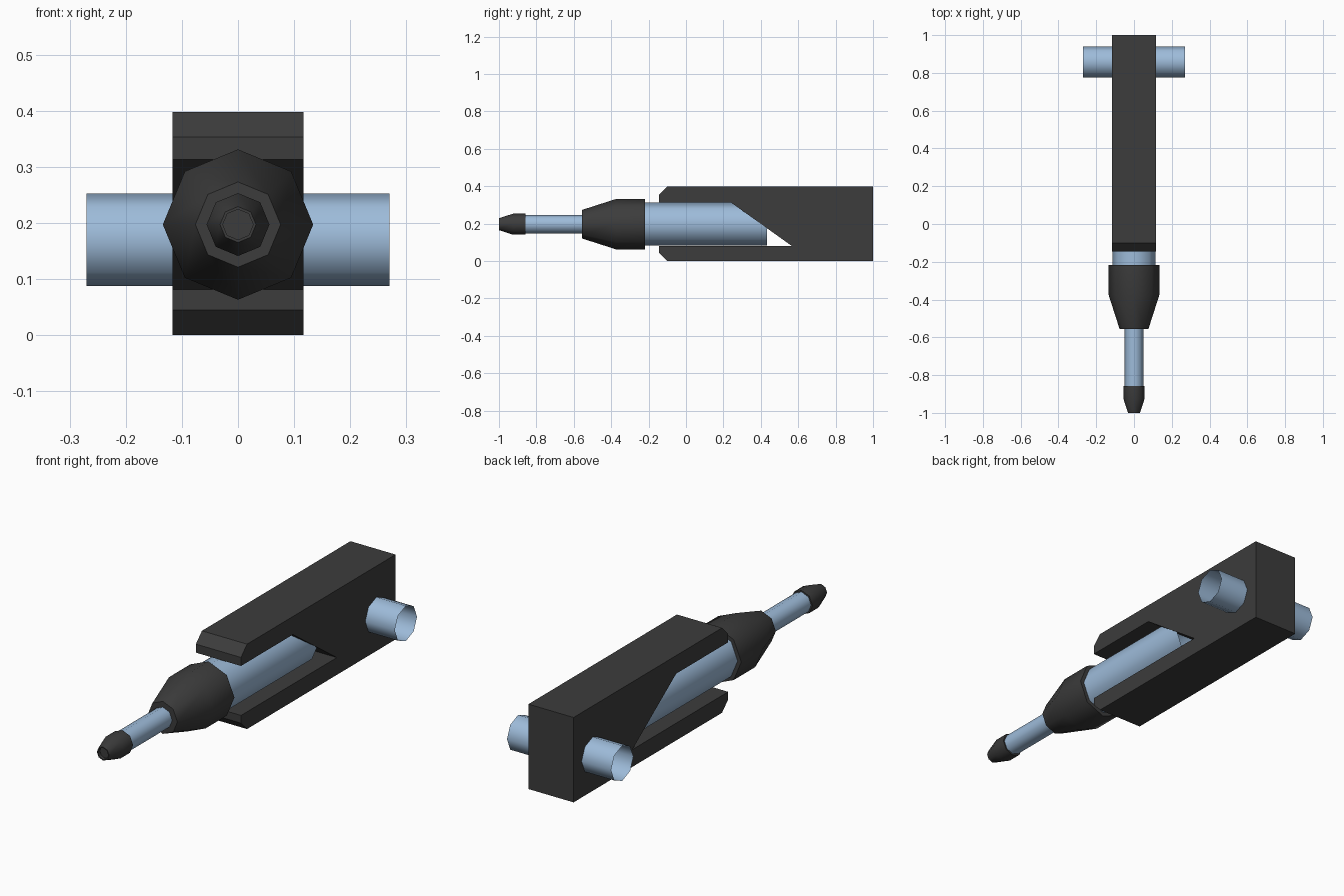
import bpy, bmesh, math

if "Cube" in bpy.data.objects:
    bpy.data.objects.remove(bpy.data.objects["Cube"])

AXIS_Z = 0.197   # height of the barrel axis


def material(name, color):
    m = bpy.data.materials.new(name)
    m.diffuse_color = (*color, 1)
    m.use_nodes = True
    m.node_tree.nodes["Principled BSDF"].inputs["Base Color"].default_value = m.diffuse_color
    return m


DARK = material("dark_metal", (0.045, 0.045, 0.045))
BLUE = material("blue_steel", (0.34, 0.50, 0.70))


def finish(name, bm, mat, angle=None):
    bmesh.ops.recalc_face_normals(bm, faces=bm.faces)
    me = bpy.data.meshes.new(name)
    bm.to_mesh(me)
    bm.free()
    me.materials.append(mat)
    ob = bpy.data.objects.new(name, me)
    bpy.context.collection.objects.link(ob)
    if angle:
        bpy.ops.object.select_all(action='DESELECT')
        ob.select_set(True)
        bpy.context.view_layer.objects.active = ob
        bpy.ops.object.shade_smooth_by_angle(angle=math.radians(angle))
    return ob


def lathe(name, profile, mat, axis='Y', center=(0, AXIS_Z), cap=False, sides=8):
    """Loft octagon rings (position along axis, radius); 'center' is the other two coordinates."""
    bm = bmesh.new()
    rings = []
    for t, r in profile:
        ring = []
        for i in range(sides):
            a = math.tau * i / sides
            u, v = center[0] + r * math.cos(a), center[1] + r * math.sin(a)
            ring.append(bm.verts.new((u, t, v) if axis == 'Y' else (t, u, v)))
        rings.append(ring)
    for a, b in zip(rings, rings[1:]):
        for i in range(sides):
            j = (i + 1) % sides
            bm.faces.new((a[i], a[j], b[j], b[i]))
    if cap:
        bm.faces.new(rings[0])
        bm.faces.new(rings[-1])
    return finish(name, bm, mat, 50)


# Forked body: side profile (y, z) extruded across x
profile = [(1, 0), (1, 0.398), (-0.1, 0.398), (-0.145, 0.353), (-0.145, 0.313),
           (0.24, 0.313), (0.565, 0.081), (-0.145, 0.081), (-0.145, 0.045), (-0.1, 0)]
bm = bmesh.new()
face = bm.faces.new([bm.verts.new((-0.117, y, z)) for y, z in profile])
ext = bmesh.ops.extrude_face_region(bm, geom=[face], use_keep_orig=True)
bmesh.ops.translate(bm, vec=(0.234, 0, 0),
                    verts=[g for g in ext["geom"] if isinstance(g, bmesh.types.BMVert)])
finish("forked_body", bm, DARK)

# Open tubes
lathe("barrel", [(-0.22, 0.115), (0.432, 0.115)], BLUE)
lathe("rod", [(-0.86, 0.049), (-0.55, 0.049)], BLUE)
lathe("cross_pin", [(-0.27, 0.0825), (0.27, 0.0825)], BLUE, axis='X', center=(0.858, 0.17))

# Tapered collar and recessed tip
lathe("collar", [(-0.557, 0.076), (-0.376, 0.134), (-0.218, 0.134)], DARK, cap=True)
lathe("tip", [(-0.985, 0.027), (-1, 0.027), (-1, 0.032), (-0.925, 0.056), (-0.857, 0.056)],
      DARK, cap=True)
